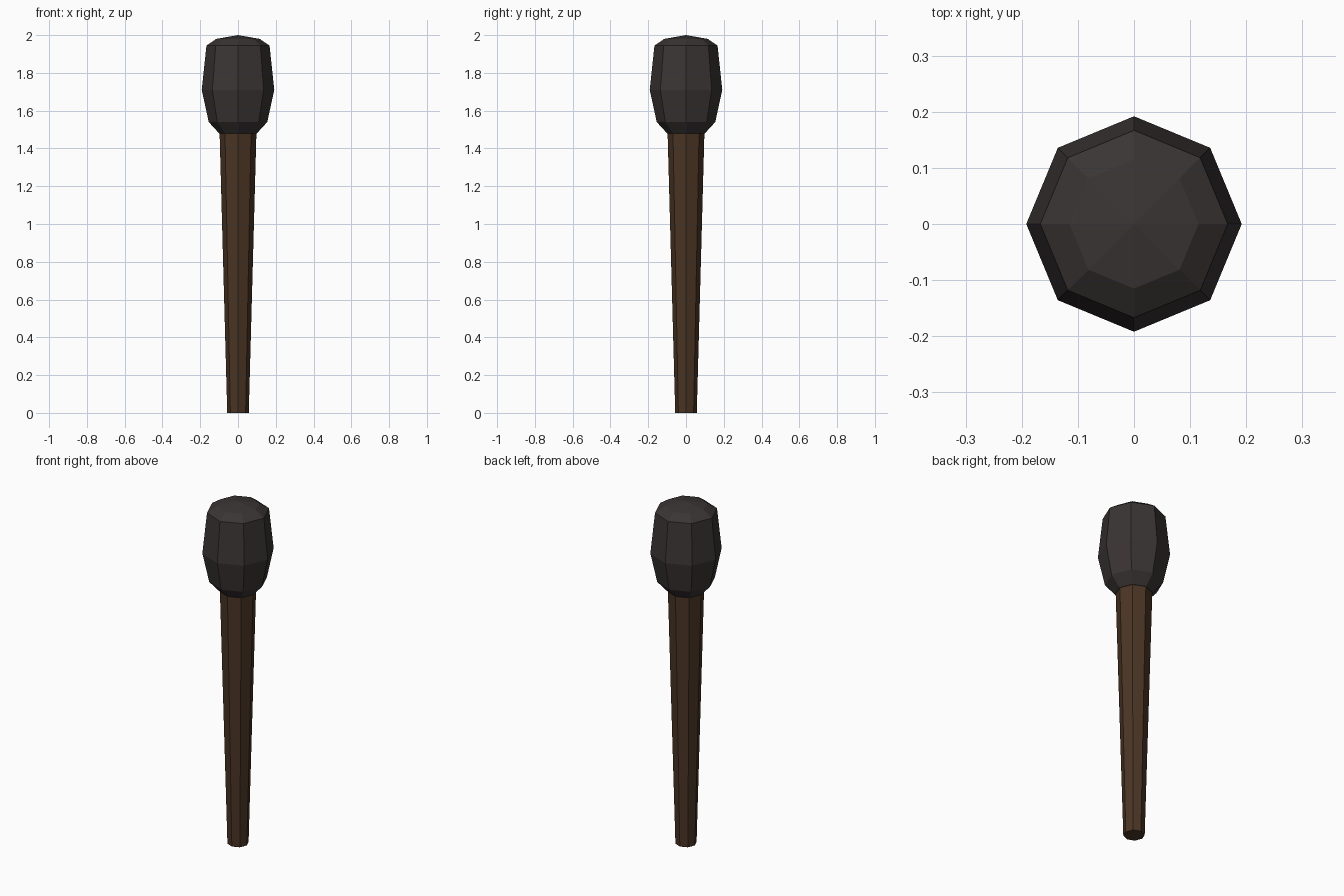
import bpy, bmesh
from math import cos, sin, pi

if "Cube" in bpy.data.objects:
    bpy.data.objects.remove(bpy.data.objects["Cube"])

SIDES = 8


def material(name, rgb):
    mat = bpy.data.materials.new(name)
    mat.diffuse_color = (*rgb, 1.0)
    mat.use_nodes = True
    mat.node_tree.nodes["Principled BSDF"].inputs["Base Color"].default_value = mat.diffuse_color
    return mat


def lathe(name, profile, mat, apex=None):
    """Stack octagonal rings given as (radius, z); close the ends flat or with a point."""
    bm = bmesh.new()
    rings = [[bm.verts.new((r * cos(2 * pi * i / SIDES), r * sin(2 * pi * i / SIDES), z))
              for i in range(SIDES)] for r, z in profile]
    for low, high in zip(rings, rings[1:]):
        for i in range(SIDES):
            j = (i + 1) % SIDES
            bm.faces.new((low[i], low[j], high[j], high[i]))
    bm.faces.new(rings[0][::-1])
    if apex is None:
        bm.faces.new(rings[-1])
    else:
        tip = bm.verts.new((0, 0, apex))
        for i in range(SIDES):
            bm.faces.new((rings[-1][i], rings[-1][(i + 1) % SIDES], tip))
    bmesh.ops.recalc_face_normals(bm, faces=bm.faces)
    mesh = bpy.data.meshes.new(name)
    bm.to_mesh(mesh)
    bm.free()
    mesh.materials.append(mat)
    obj = bpy.data.objects.new(name, mesh)
    bpy.context.collection.objects.link(obj)
    return obj


wood = material("dark_wood", (0.069, 0.036, 0.018))
char = material("charred_cloth", (0.042, 0.035, 0.034))

# Tapered wooden handle, its top tucked into the head
lathe("handle", [(0.057, 0.0), (0.098, 1.5)], wood)

# Faceted bulbous head with a shallow pointed crown
lathe("head", [(0.10, 1.48), (0.155, 1.54), (0.192, 1.71),
               (0.167, 1.945), (0.115, 1.98)], char, apex=2.0)
